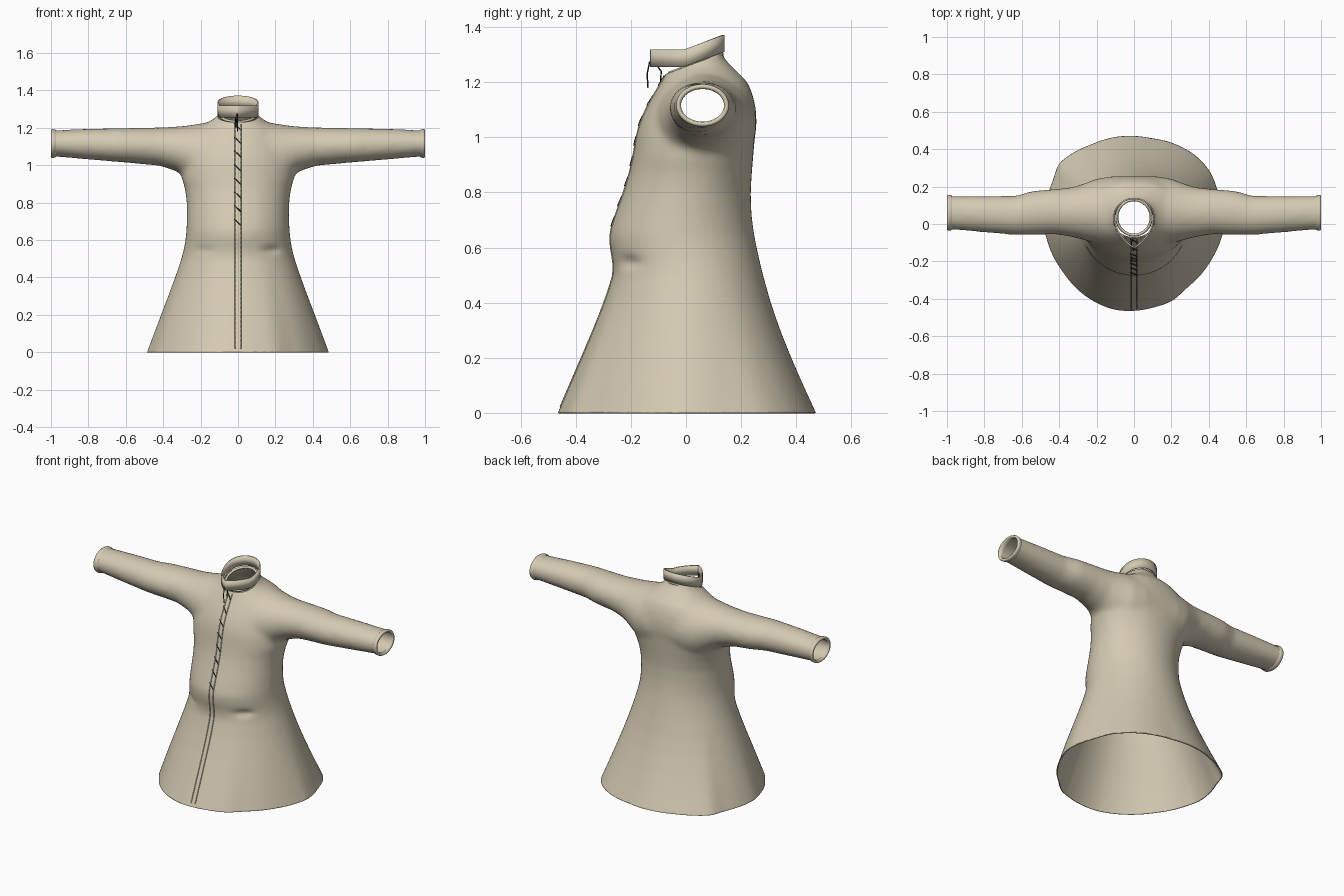
import bpy, bmesh, math
from mathutils import Vector
from mathutils.bvhtree import BVHTree

if "Cube" in bpy.data.objects:
    bpy.data.objects.remove(bpy.data.objects["Cube"])


def material(name, rgb):
    m = bpy.data.materials.new(name)
    m.diffuse_color = (*rgb, 1)
    m.use_nodes = True
    m.node_tree.nodes["Principled BSDF"].inputs["Base Color"].default_value = m.diffuse_color
    return m


CLOTH = material("beige cloth", (0.665, 0.595, 0.452))
DARK = material("dark lace", (0.03, 0.027, 0.022))


def new_object(name, data, mat):
    ob = bpy.data.objects.new(name, data)
    bpy.context.collection.objects.link(ob)
    data.materials.append(mat)
    return ob


def loft(bm, rings, caps=False, closed=True):
    """Skin a list of point rings."""
    vs = [[bm.verts.new(p) for p in r] for r in rings]
    n = len(vs[0])
    for a, b in zip(vs, vs[1:]):
        for i in range(n if closed else n - 1):
            j = (i + 1) % n
            bm.faces.new((a[i], a[j], b[j], b[i]))
    if caps:
        bm.faces.new(vs[0])
        bm.faces.new(vs[-1])
    bmesh.ops.recalc_face_normals(bm, faces=bm.faces)


def mesh_object(name, bm, mat, thickness=0.0):
    for f in bm.faces:
        f.smooth = True
    me = bpy.data.meshes.new(name)
    bm.to_mesh(me)
    ob = new_object(name, me, mat)
    if thickness:
        mod = ob.modifiers.new("thickness", 'SOLIDIFY')
        mod.thickness = thickness
        mod.offset = -1
    return ob


def cord(name, paths, radius, mat, cyclic=False):
    """Round cords along one or more paths."""
    cu = bpy.data.curves.new(name, 'CURVE')
    cu.dimensions = '3D'
    cu.bevel_depth = radius
    cu.bevel_resolution = 1
    cu.use_fill_caps = True
    for pts in paths:
        sp = cu.splines.new('POLY')
        sp.points.add(len(pts) - 1)
        for p, co in zip(sp.points, pts):
            p.co = (*co, 1)
        sp.use_cyclic_u = cyclic
    return new_object(name, cu, mat)


ANGLES = [2 * math.pi * i / 72 for i in range(72)]

# body outline: height, half width, front y, back y
BODY = [(-0.06, .508, -.48, .48), (0, .487, -.457, .457), (.1, .45, -.416, .415),
        (.2, .412, -.375, .375), (.3, .374, -.334, .338), (.4, .337, -.296, .306),
        (.5, .303, -.264, .28), (.55, .29, -.264, .268), (.6, .281, -.275, .257),
        (.65, .276, -.278, .247), (.72, .273, -.256, .238), (.8, .274, -.227, .235),
        (.87, .283, -.205, .239), (.93, .3, -.192, .244), (1.0, .3, -.181, .25),
        (1.05, .285, -.168, .257), (1.1, .275, -.147, .254), (1.15, .255, -.12, .244),
        (1.2, .215, -.09, .224), (1.23, .16, -.074, .195), (1.26, .112, -.064, .163),
        (1.3, .094, -.055, .13), (1.4, .09, -.052, .125)]
# sleeve outline: x, front y, back y, low z, high z
SLEEVE = [(0, -.12, .255, .86, 1.235), (.12, -.12, .255, .86, 1.235), (.2, -.105, .242, .875, 1.223),
          (.27, -.085, .215, .925, 1.212), (.33, -.07, .197, .968, 1.206),
          (.42, -.055, .187, .997, 1.202), (.54, -.058, .178, 1.008, 1.2),
          (.63, -.06, .152, 1.016, 1.198), (.8, -.045, .15, 1.03, 1.195),
          (.97, -.03, .15, 1.045, 1.187), (1.06, -.03, .15, 1.045, 1.187)]
# uneven hem: angle in degrees, radius
HEM = [(0, .487), (22, .48), (37, .496), (52, .492), (80, .468), (117, .483), (139, .518),
       (151, .49), (180, .487), (188, .475), (216, .458), (258, .471), (284, .458),
       (294, .461), (308, .442), (334, .456), (352, .476), (360, .487)]


def hem_ratio(a):
    d = math.degrees(a)
    for (a0, r0), (a1, r1) in zip(HEM, HEM[1:]):
        if d <= a1:
            r = r0 + (r1 - r0) * (d - a0) / (a1 - a0)
            return r / math.hypot(.487 * math.cos(a), .457 * math.sin(a))
    return 1


def body_ring(z, w, f, b):
    k = min(1, max(0, 1 - z / .5))
    square = max(0, 1 - abs(z - 1.08) / .25)
    c, d = (f + b) / 2, (b - f) / 2
    ring = []
    for a in ANGLES:
        ca, sa = math.cos(a), math.sin(a)
        s = 1 + k * (hem_ratio(a) - 1)
        if sa > 0:  # squarer upper back
            e = 1 - .25 * square
            ca, sa = math.copysign(abs(ca) ** e, ca), sa ** e
        ring.append((w * ca * s, c + d * sa * s, z))
    return ring


def sleeve_ring(x, f, b, lo, hi):
    return [(x, (f + b) / 2 + (b - f) / 2 * math.cos(a),
             (lo + hi) / 2 + (hi - lo) / 2 * math.sin(a)) for a in ANGLES]


# closed solid of body and sleeves, fused into one skin
bm = bmesh.new()
loft(bm, [body_ring(*r) for r in BODY], caps=True)
both = [(-r[0], *r[1:]) for r in reversed(SLEEVE[1:])] + SLEEVE
loft(bm, [sleeve_ring(*r) for r in both], caps=True)
solid = mesh_object("coat_solid", bm, CLOTH)
rm = solid.modifiers.new("fuse", 'REMESH')
rm.mode = 'VOXEL'
rm.voxel_size = 0.014
sm = solid.modifiers.new("soften", 'SMOOTH')
sm.factor = 0.5
sm.iterations = 14
dg = bpy.context.evaluated_depsgraph_get()
bm.free()
bm = bmesh.new()
bm.from_object(solid, dg)
bpy.data.objects.remove(solid)

# soft tucks under the belly
for v in bm.verts:
    d = Vector(((abs(v.co.x) - .18) / .05, (v.co.y + .2) / .08, (v.co.z - .545) / .022))
    if d.length < 3:
        v.co.y += (.018 if v.co.x > 0 else .007) * math.exp(-d.length_squared)

# open the hem, the neck and the sleeve ends
NECK = Vector((0, -.07, .19)).normalized()
for co, no in (((0, 0, 0), (0, 0, -1)), ((0, -.06, 1.235), NECK),
               ((.985, 0, 0), (1, 0, 0)), ((-.985, 0, 0), (-1, 0, 0))):
    bmesh.ops.bisect_plane(bm, geom=bm.verts[:] + bm.edges[:] + bm.faces[:], dist=1e-5,
                           plane_co=co, plane_no=no, clear_outer=True)
bmesh.ops.recalc_face_normals(bm, faces=bm.faces)
# keep outward normals: the back panel must face +y
probe = min(bm.faces, key=lambda f: (f.calc_center_median() - Vector((0, .26, 1.0))).length)
if probe.normal.y < 0:
    bmesh.ops.reverse_faces(bm, faces=bm.faces)
tree = BVHTree.FromBMesh(bm)
mesh_object("coat_body", bm, CLOTH, 0.006)


def front(x, z, lift=0.0):
    """Point on the front of the coat."""
    hit = tree.ray_cast(Vector((x, -2, z)), Vector((0, 1, 0)))[0]
    return (x, (hit.y if hit else -.06) - lift, z)


# rolled cuffs
for side, name in ((-1, "left_cuff"), (1, "right_cuff")):
    cb = bmesh.new()
    prof = [(.972, .0), (.978, .004), (.992, .006), (1.0, .002), (1.0, -.008), (.985, -.012)]
    loft(cb, [sleeve_ring(side * x, -.03 - e, .15 + e, 1.045 - e, 1.187 + e) for x, e in prof])
    mesh_object(name, cb, CLOTH)

# standing collar: pointed in front, higher at the back
rows = [[], []]
for i in range(49):
    a = 0.05 + (2 * math.pi - 0.1) * i / 48
    x = 0.131 * math.sin(a) * math.sin(a / 2) ** 0.6
    y = 0.005 - 0.135 * math.cos(a)
    t = min(1, max(0, (y + .01) / .15))
    z = 1.256 + 0.054 * t
    rows[0].append((x, y, z))
    rows[1].append((x, y, z + 0.062))
cb = bmesh.new()
loft(cb, rows, closed=False)
mesh_object("collar", cb, CLOTH, 0.008)

# rolled seam around the neck opening
seam = []
for a in ANGLES[::2]:
    y = 0.035 + 0.094 * math.sin(a)
    seam.append((0.092 * math.cos(a), y, 1.232 + (y + .06) * .07 / .19))
cord("neck_seam", [seam], 0.008, CLOTH, cyclic=True)

# front closure edges
heights = [0.02 + 1.2 * i / 48 for i in range(49)]
cord("front_edges", [[front(x, z) for z in heights] for x in (-.014, .014)], 0.004, CLOTH)

# lacing across the chest and its loose end
laces = []
for i in range(8):
    z = 1.205 - 0.073 * i
    laces.append([front(-.02, z + .018, .002), front(0, z, .003), front(.016, z - .016, .004)])
laces.append([(-.004, -.132, 1.275), (-.004, -.141, 1.23), (-.002, -.138, 1.18)])
laces.append([(-.014, -.12, 1.28), (-.012, -.09, 1.24), front(-.012, 1.2, .003)])
cord("lacing", laces, 0.003, DARK)
